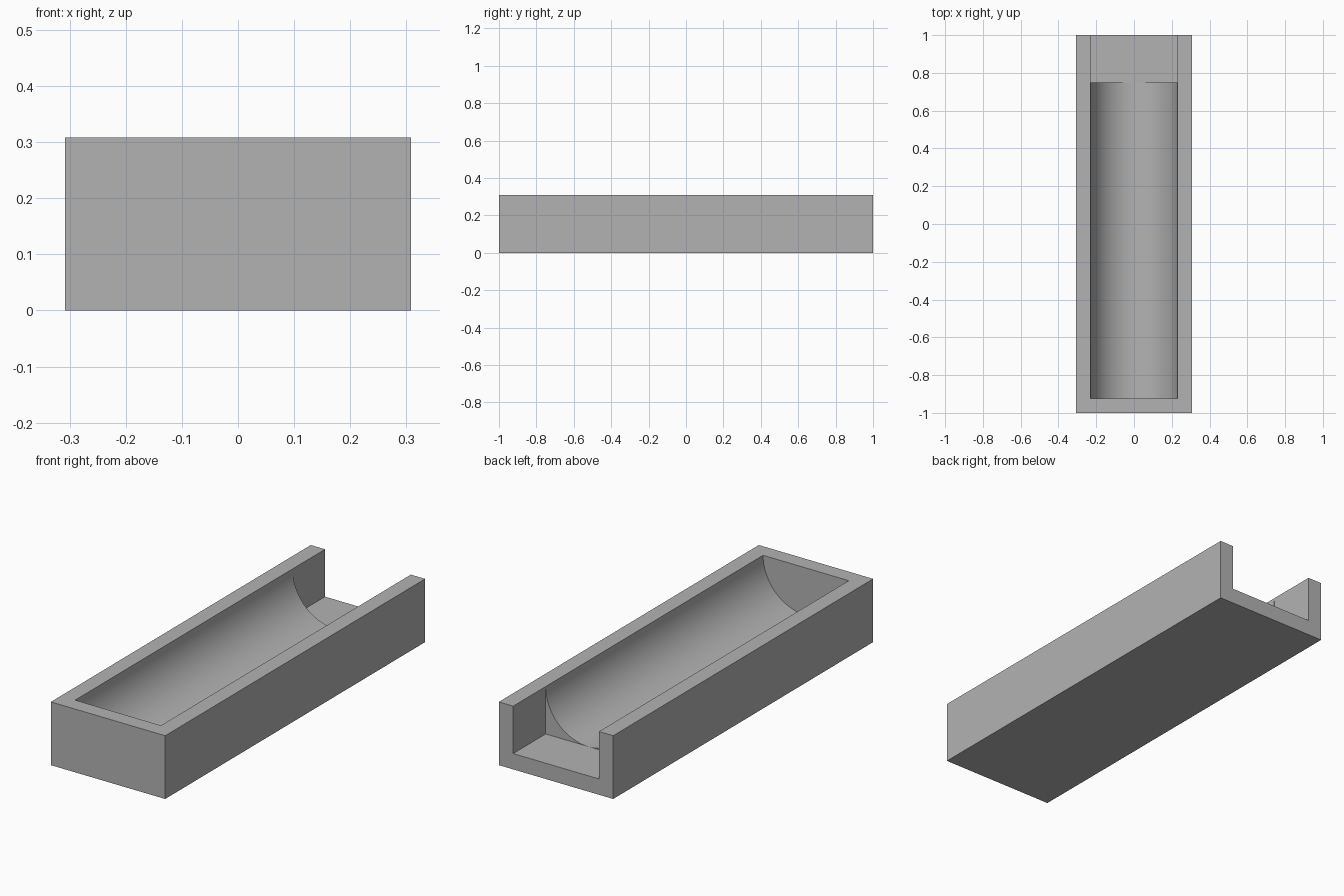
import bpy
import bmesh
import math

if "Cube" in bpy.data.objects:
    bpy.data.objects.remove(bpy.data.objects["Cube"])

HALF_W, HALF_L, HEIGHT = 0.308, 1.0, 0.308
RADIUS = 0.231
FRONT_WALL, NOTCH = -0.923, 0.75
SEGMENTS = 64

grey = bpy.data.materials.new("plain grey")
grey.use_nodes = True
colour = (0.45, 0.45, 0.45, 1)
grey.diffuse_color = colour
grey.node_tree.nodes["Principled BSDF"].inputs["Base Color"].default_value = colour


def prism(name, profile, y0, y1):
    """Extrude an (x, z) profile from y0 to y1."""
    bm = bmesh.new()
    face = bm.faces.new([bm.verts.new((x, y0, z)) for x, z in profile])
    moved = bmesh.ops.extrude_face_region(bm, geom=[face])["geom"]
    bmesh.ops.translate(bm, vec=(0, y1 - y0, 0),
                        verts=[v for v in moved if isinstance(v, bmesh.types.BMVert)])
    bmesh.ops.recalc_face_normals(bm, faces=bm.faces)
    mesh = bpy.data.meshes.new(name)
    bm.to_mesh(mesh)
    bm.free()
    mesh.materials.append(grey)
    obj = bpy.data.objects.new(name, mesh)
    bpy.context.collection.objects.link(obj)
    return obj


def rectangle(half_width, z0, z1):
    return [(-half_width, z0), (half_width, z0), (half_width, z1), (-half_width, z1)]


# Solid block
tray = prism("trough_block", rectangle(HALF_W, 0, HEIGHT), -HALF_L, HALF_L)

# Half-round trough, and square notch open at the back
top = HEIGHT + 0.1
arc = [(-RADIUS * math.cos(math.pi * i / SEGMENTS),
        HEIGHT - RADIUS * math.sin(math.pi * i / SEGMENTS)) for i in range(SEGMENTS + 1)]
cutters = [
    prism("trough_cutter", arc + [(RADIUS, top), (-RADIUS, top)], FRONT_WALL, NOTCH),
    prism("notch_cutter", rectangle(RADIUS, HEIGHT - RADIUS, top), NOTCH, HALF_L + 0.1),
]

bpy.ops.object.select_all(action="DESELECT")
tray.select_set(True)
bpy.context.view_layer.objects.active = tray
for cutter in cutters:
    cutter.hide_render = True
    cut = tray.modifiers.new(cutter.name, "BOOLEAN")
    cut.operation = "DIFFERENCE"
    cut.solver = "EXACT"
    cut.object = cutter
    bpy.ops.object.modifier_apply(modifier=cut.name)
    bpy.data.objects.remove(cutter)

bpy.ops.object.shade_smooth_by_angle(angle=math.radians(30))
